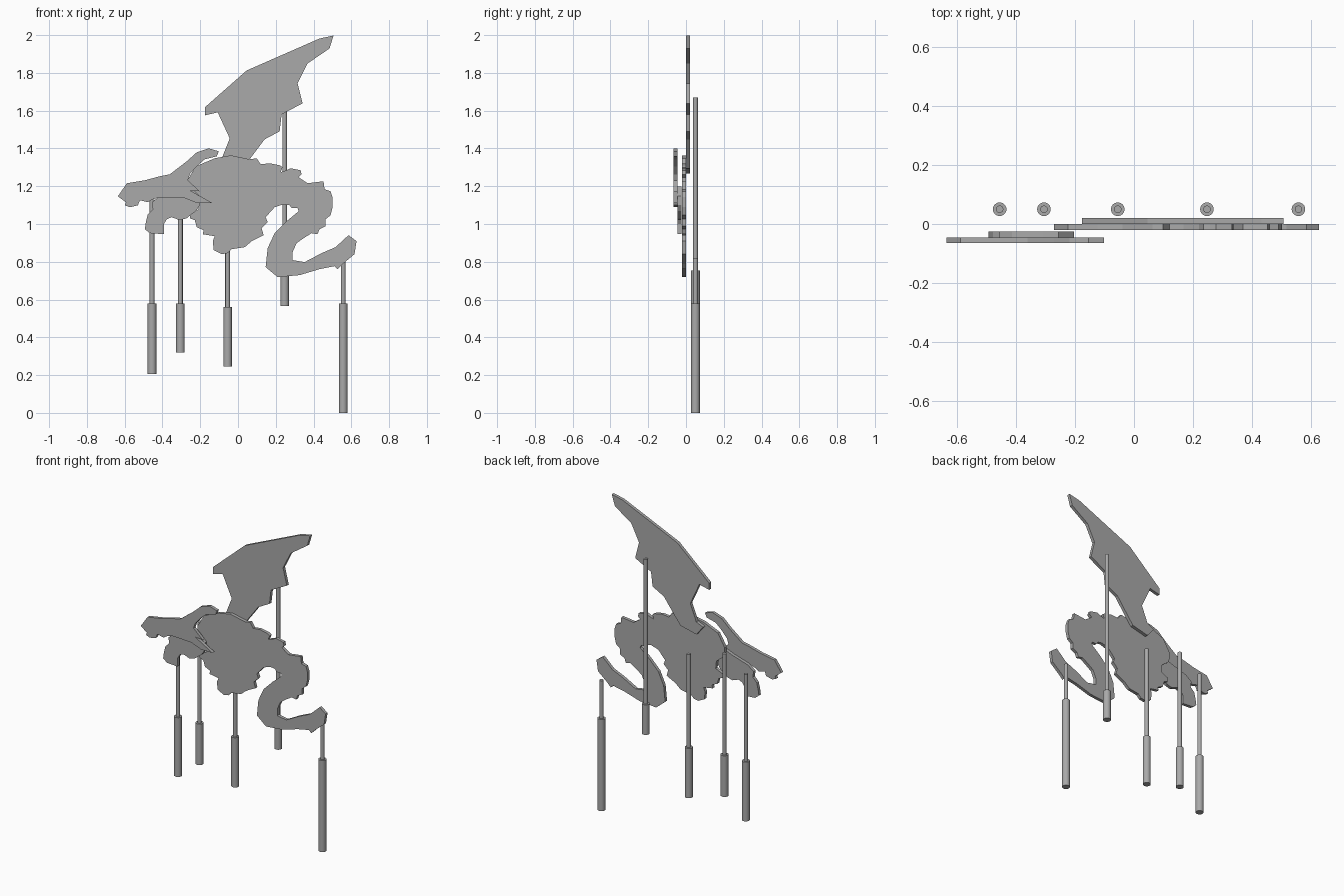
import bpy, bmesh

grey = bpy.data.materials.new("plain grey")
grey.diffuse_color = (0.4, 0.4, 0.4, 1)

# Outlines are drawn on a fine grid: x to the right, second value downwards
STEP, X0, Z0 = 189.2, 238.3, 413.0


def finish(name, bm):
    bmesh.ops.recalc_face_normals(bm, faces=bm.faces)
    mesh = bpy.data.meshes.new(name)
    bm.to_mesh(mesh)
    bm.free()
    mesh.materials.append(grey)
    ob = bpy.data.objects.new(name, mesh)
    bpy.context.collection.objects.link(ob)
    return ob


def plate(name, outline, y_front, thick=0.02):
    """Flat cut-out: an outline in the xz plane, extruded backwards."""
    bm = bmesh.new()
    face = bm.faces.new([bm.verts.new(((x - X0) / STEP, y_front, (Z0 - z) / STEP))
                         for x, z in outline])
    ext = bmesh.ops.extrude_face_region(bm, geom=[face], use_keep_orig=True)
    moved = [v for v in ext["geom"] if isinstance(v, bmesh.types.BMVert)]
    bmesh.ops.translate(bm, verts=moved, vec=(0, thick, 0))
    return finish(name, bm)


def cylinder(name, x, y, z0, z1, r):
    bpy.ops.mesh.primitive_cylinder_add(vertices=24, radius=r, depth=z1 - z0,
                                        location=(x, y, (z0 + z1) / 2))
    ob = bpy.context.object
    ob.name = name
    ob.data.materials.append(grey)
    bpy.ops.object.shade_smooth_by_angle()


# Wing, rearmost layer
plate("wing", [
    (205, 107), (247, 70), (320, 38), (334, 35), (330, 48), (308, 63), (298, 83),
    (303, 103), (282, 114), (280, 131), (265, 139), (250, 159), (243, 168),
    (222, 173), (213, 162), (222, 158), (230, 138), (218, 112), (205, 115)], 0.0)

# Body with curled tail
plate("body_and_tail", [
    (187, 181), (196, 166), (215, 158), (231, 155), (250, 159), (257, 158),
    (261, 164), (270, 163), (280, 165), (283, 167), (281, 172), (287, 170),
    (291, 168), (301, 170), (302, 174), (299, 177), (308, 183), (324, 181),
    (325, 189), (331, 191), (333, 197), (333, 207), (331, 215), (326, 219),
    (326, 226), (320, 229), (318, 234), (312, 233), (304, 238), (297, 243),
    (293, 252), (293, 260), (305, 262), (322, 253), (336, 247), (349, 235),
    (357, 241), (355, 254), (343, 264), (338, 269), (335, 266), (320, 269),
    (300, 275), (278, 277), (266, 267), (268, 248), (275, 233), (287, 221),
    (299, 211), (298, 208), (292, 208), (290, 205), (284, 204), (275, 207),
    (266, 217), (268, 222), (262, 228), (264, 235), (252, 241), (245, 247),
    (232, 249), (228, 253), (222, 254), (214, 250), (213, 241), (215, 236),
    (203, 234), (204, 230), (197, 227), (195, 220), (190, 218), (190, 213),
    (199, 209), (198, 200), (188, 192)], -0.02)

# Lower jaw
plate("lower_jaw", [
    (146, 222), (148, 214), (153, 209), (152, 202), (160, 196), (180, 190),
    (190, 186), (200, 196), (200, 205), (196, 211), (192, 214), (187, 218),
    (180, 220), (172, 217), (167, 219), (164, 224), (164, 234), (150, 233),
    (145, 229)], -0.045)

# Head with swept-back horn and cheek spikes
plate("head", [
    (118, 196), (127, 183), (145, 180), (160, 176), (170, 174), (187, 161),
    (197, 152), (209, 148), (219, 151), (217, 156), (205, 159), (197, 166),
    (190, 174), (188, 180), (200, 191), (190, 190), (213, 203), (198, 203),
    (185, 198), (160, 197), (153, 199), (148, 202), (140, 200), (138, 205),
    (130, 207), (125, 205), (126, 202)], -0.065)

# Control rods with thicker handles: x, handle bottom, handle top, rod top
for part, x, low, grip, top in [
        ("head", -0.455, 0.205, 0.58, 1.13), ("jaw", -0.305, 0.32, 0.58, 1.22),
        ("body", -0.055, 0.245, 0.56, 1.15), ("wing", 0.247, 0.565, 0.755, 1.67),
        ("tail", 0.557, 0.0, 0.58, 0.82)]:
    cylinder(part + "_handle", x, 0.05, low, grip, 0.023)
    cylinder(part + "_rod", x, 0.05, grip, top, 0.0125)
